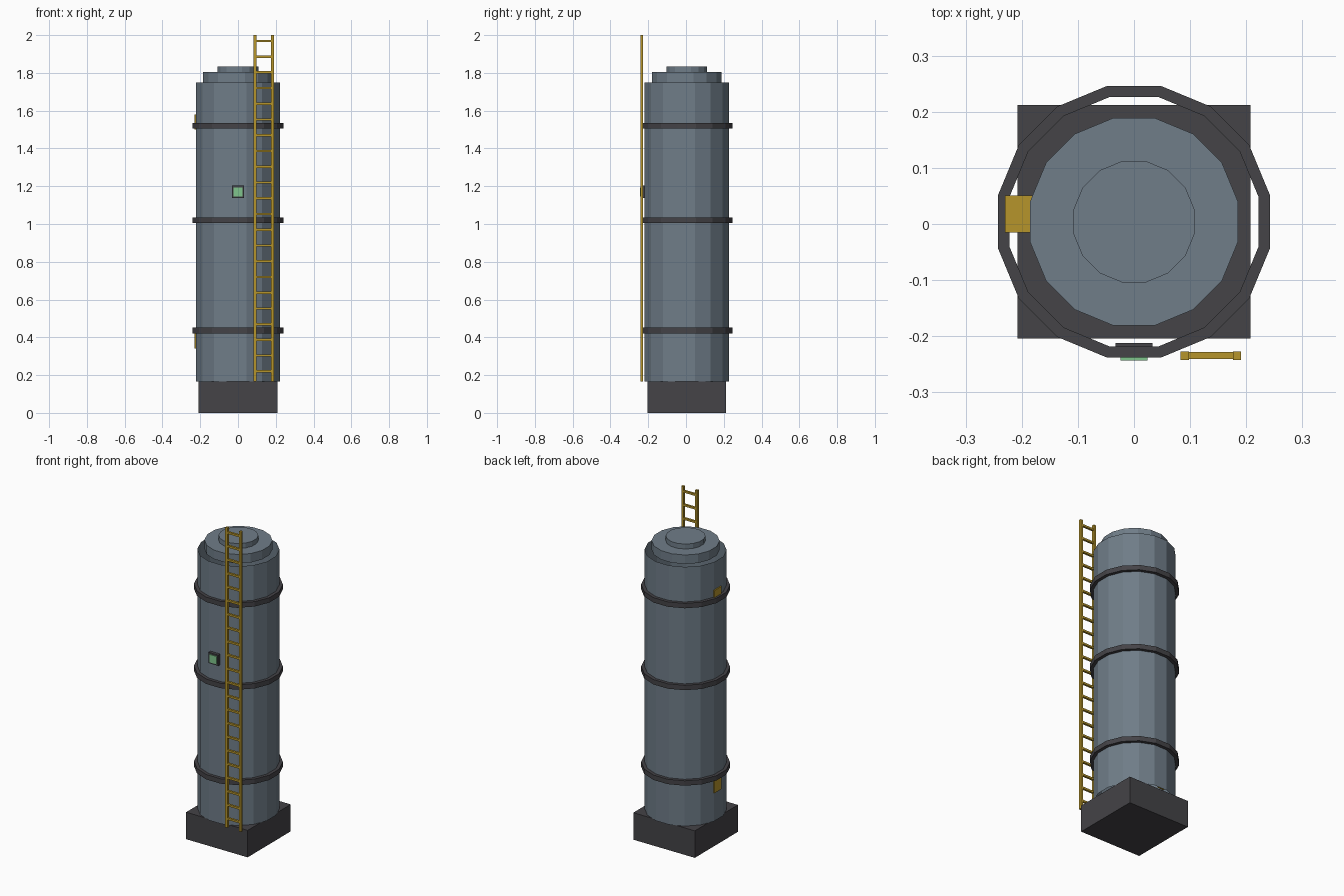
import bpy, bmesh, math
from mathutils import Matrix, Vector

if "Cube" in bpy.data.objects:
    bpy.data.objects.remove(bpy.data.objects["Cube"])

SIDES = 16
CY = 0.004          # tank axis sits slightly behind the origin


def material(name, rgb):
    m = bpy.data.materials.new(name)
    m.use_nodes = True
    m.diffuse_color = (*rgb, 1)
    m.node_tree.nodes["Principled BSDF"].inputs["Base Color"].default_value = (*rgb, 1)
    return m


STEEL = material("blue grey steel", (0.16, 0.205, 0.247))
DARK = material("dark metal", (0.058, 0.056, 0.063))
YELLOW = material("safety yellow", (0.47, 0.30, 0.024))
GREEN = material("green light", (0.215, 0.56, 0.265))


def finish(name, bm, mat):
    mesh = bpy.data.meshes.new(name)
    bm.to_mesh(mesh)
    bm.free()
    mesh.materials.append(mat)
    obj = bpy.data.objects.new(name, mesh)
    bpy.context.collection.objects.link(obj)
    return obj


def add_box(bm, lo, hi):
    lo, hi = Vector(lo), Vector(hi)
    bmesh.ops.create_cube(bm, size=1, matrix=Matrix.Translation((lo + hi) / 2)
                          @ Matrix.Diagonal((*(hi - lo), 1)))


def box(name, lo, hi, mat):
    bm = bmesh.new()
    add_box(bm, lo, hi)
    return finish(name, bm, mat)


def lathe(name, profile, mat, closed=False, lid=False):
    """Sweep (apothem, z) points round the tank axis with flat sides."""
    bm = bmesh.new()
    rings = []
    for r, z in profile:
        radius = r / math.cos(math.pi / SIDES)
        angles = [2 * math.pi * (i + 0.5) / SIDES for i in range(SIDES)]
        rings.append([bm.verts.new((radius * math.cos(a), CY + radius * math.sin(a), z))
                      for a in angles])
    pairs = list(zip(rings, rings[1:]))
    if closed:
        pairs.append((rings[-1], rings[0]))
    for low, high in pairs:
        for i in range(SIDES):
            j = (i + 1) % SIDES
            bm.faces.new((low[i], low[j], high[j], high[i]))
    if lid:
        bm.faces.new(rings[-1])
    return finish(name, bm, mat)


# Plinth and open shell
box("base_block", (-0.208, CY - 0.208, 0), (0.208, CY + 0.208, 0.165), DARK)
lathe("tank_shell", [(0.223, 0.165), (0.223, 1.75)], STEEL)

# Stepped lid
lathe("lid_step", [(0.185, 1.75), (0.185, 1.805)], STEEL, lid=True)
lathe("lid_cap", [(0.108, 1.805), (0.108, 1.835)], STEEL, lid=True)

# Reinforcing bands
for name, z in (("lower", 0.436), ("middle", 1.02), ("upper", 1.521)):
    b, t = z - 0.015, z + 0.015
    lathe(name + "_band", [(0.222, b), (0.242, b), (0.242, t), (0.222, t)], DARK, closed=True)

# Ladder
bm = bmesh.new()
for x in (0.083, 0.176):
    add_box(bm, (x, -0.242, 0.165), (x + 0.015, -0.227, 2.0))
for i in range(22):
    z = 0.22 + i * 0.0833
    add_box(bm, (0.098, -0.241, z - 0.006), (0.176, -0.228, z + 0.006))
finish("ladder", bm, YELLOW)

# Indicator lamp on the front
box("lamp_frame", (-0.033, -0.238, 1.137), (0.033, -0.212, 1.203), DARK)
box("lamp_lens", (-0.024, -0.243, 1.146), (0.024, -0.232, 1.194), GREEN)

# Marker blocks let into the side of the shell
for name, z in (("lower", 0.34), ("upper", 1.5)):
    box(name + "_marker", (-0.23, -0.015, z), (-0.182, 0.051, z + 0.08), YELLOW)
